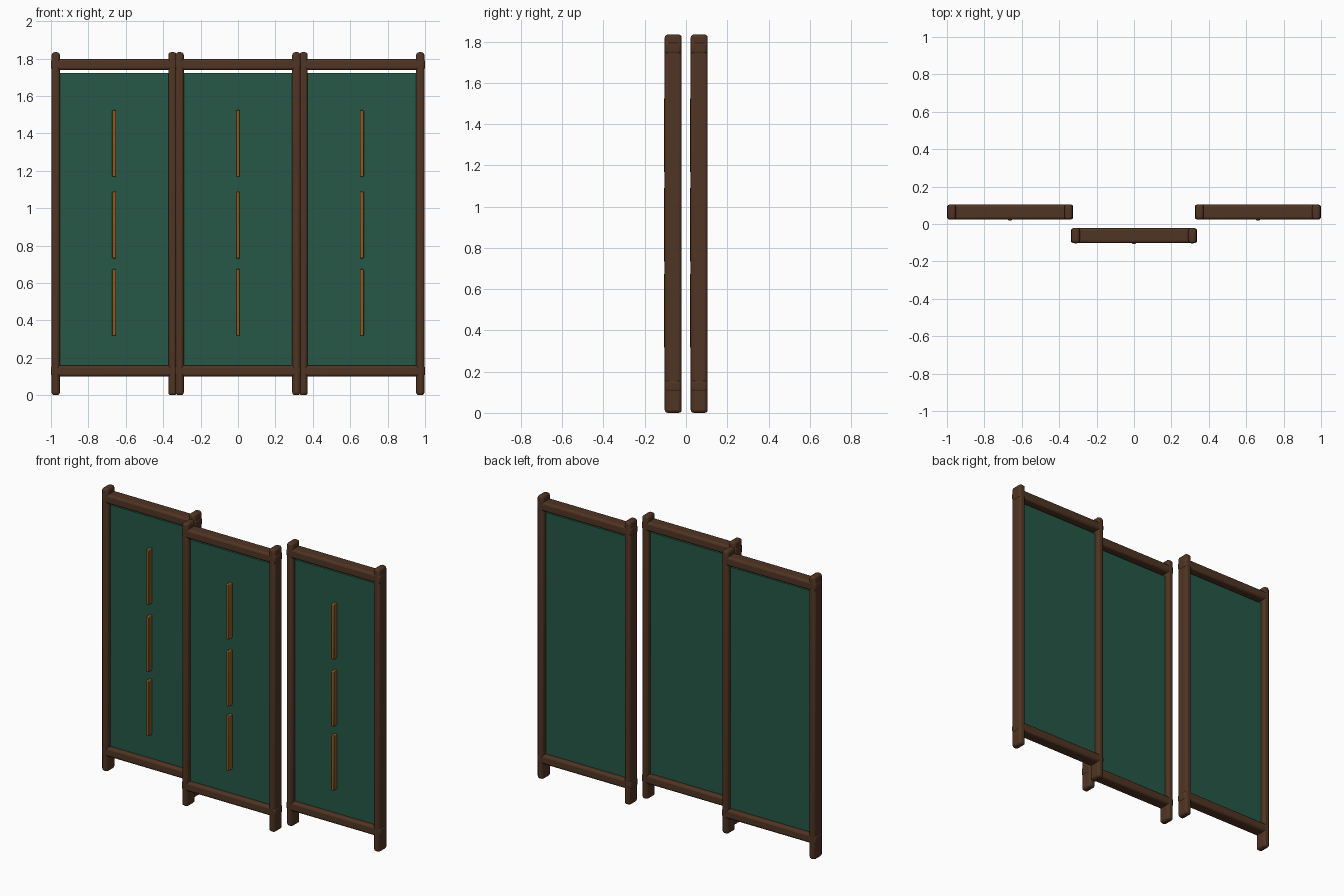
import bpy, math

if "Cube" in bpy.data.objects:
    bpy.data.objects.remove(bpy.data.objects["Cube"])


def material(name, rgb):
    m = bpy.data.materials.new(name)
    m.diffuse_color = (*rgb, 1.0)
    m.use_nodes = True
    m.node_tree.nodes["Principled BSDF"].inputs["Base Color"].default_value = m.diffuse_color
    return m


WOOD = material("dark wood", (0.08, 0.035, 0.017))
CLOTH = material("green cloth", (0.020, 0.098, 0.063))
GOLD = material("bronze", (0.25, 0.105, 0.018))


def box(name, centre, size, mat, bevel=0.0, segments=3):
    """Box with applied size and an optional rounded edge."""
    bpy.ops.mesh.primitive_cube_add(size=1, location=centre)
    ob = bpy.context.object
    ob.name = name
    ob.scale = size
    bpy.ops.object.transform_apply(location=False, rotation=False, scale=True)
    ob.data.materials.append(mat)
    if bevel:
        mod = ob.modifiers.new("rounded edges", 'BEVEL')
        mod.width = bevel
        mod.segments = segments
        bpy.ops.object.shade_smooth_by_angle(angle=math.radians(35))
    return ob


def panel(label, cx, cy):
    # two upright posts, also serving as feet
    for side, s in (("left", -1), ("right", 1)):
        box(f"{label}_{side}_post", (cx + s * 0.312, cy, 0.917),
            (0.044, 0.082, 1.834), WOOD, 0.015)
    # rails run through the posts and poke out slightly
    for level, z in (("bottom", 0.13), ("top", 1.768)):
        box(f"{label}_{level}_rail", (cx, cy, z),
            (0.675, 0.08, 0.059), WOOD, 0.014)
    # cloth stops just short of the top rail
    box(f"{label}_cloth", (cx, cy, 0.932), (0.6, 0.02, 1.58), CLOTH)
    # three upright decorative slats on the front
    for i, z in enumerate((0.495, 0.911, 1.345)):
        box(f"{label}_slat_{i + 1}", (cx, cy - 0.026, z),
            (0.02, 0.038, 0.358), GOLD, 0.004, 2)


panel("left_panel", -0.6625, 0.064)
panel("centre_panel", 0.0, -0.062)
panel("right_panel", 0.6625, 0.064)
